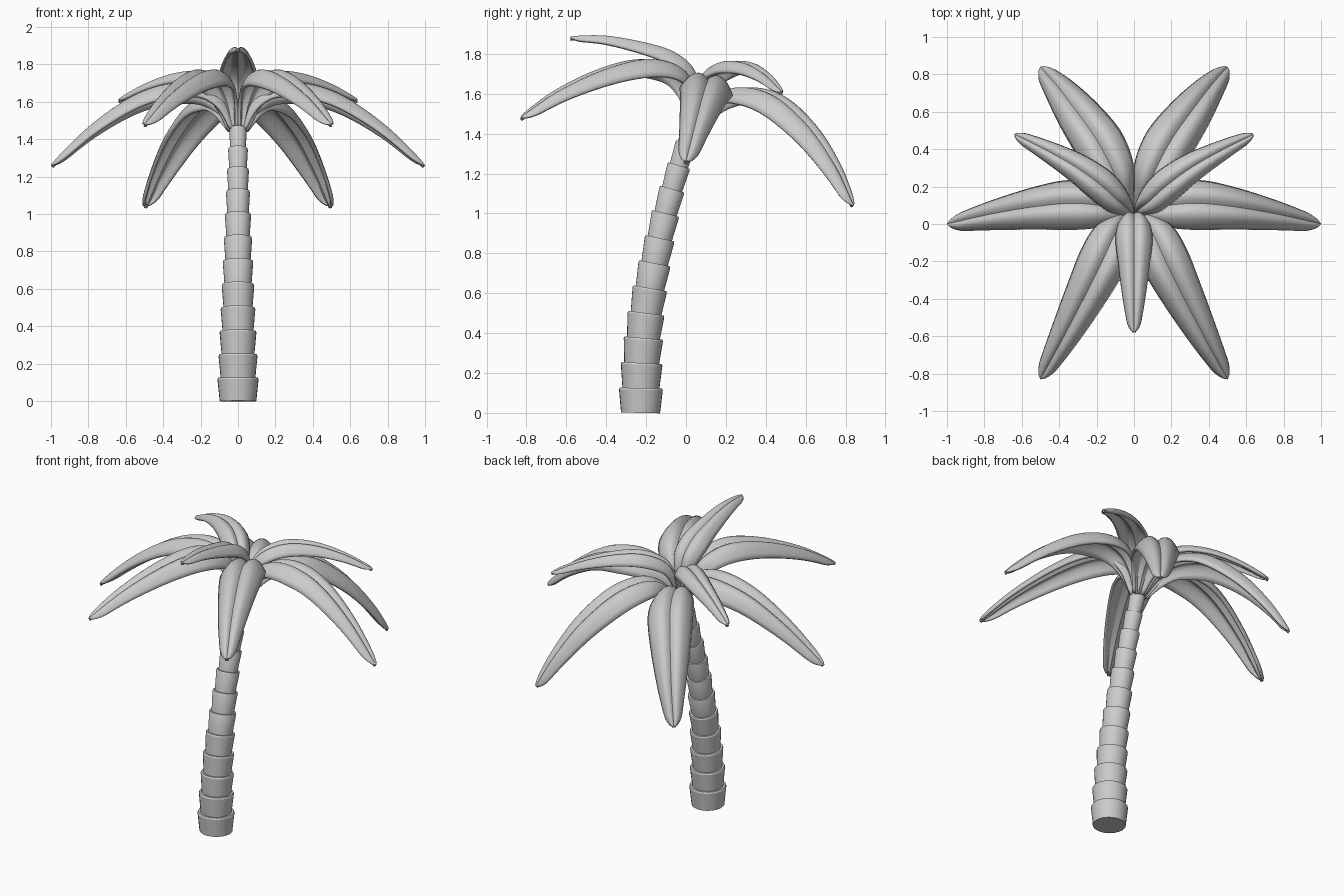
import bpy, math
from mathutils import Vector

if "Cube" in bpy.data.objects:
    bpy.data.objects.remove(bpy.data.objects["Cube"])

UP = Vector((0, 0, 1))


def make(name, verts, faces, angle=40):
    me = bpy.data.meshes.new(name)
    me.from_pydata([tuple(v) for v in verts], [], faces)
    me.update()
    ob = bpy.data.objects.new(name, me)
    bpy.context.collection.objects.link(ob)
    bpy.ops.object.select_all(action='DESELECT')
    ob.select_set(True)
    bpy.context.view_layer.objects.active = ob
    bpy.ops.object.shade_smooth_by_angle(angle=math.radians(angle))
    return ob


def spline(pts, t):
    """Smooth curve through pts, t in 0..1."""
    p = [Vector(q) for q in pts]
    p = [2 * p[0] - p[1]] + p + [2 * p[-1] - p[-2]]
    n = len(pts) - 1
    i = min(int(t * n), n - 1)
    f = t * n - i
    a, b, c, d = p[i:i + 4]
    return 0.5 * (2 * b + (c - a) * f + (2 * a - 5 * b + 4 * c - d) * f * f
                  + (3 * b - a - 3 * c + d) * f ** 3)


def tangent(pts, t):
    e = 0.01
    return (spline(pts, min(1, t + e)) - spline(pts, max(0, t - e))).normalized()


# Trunk: leaning stack of flared rings with ledges
TRUNK = [(0, -0.228, 0), (0, -0.222, 0.25), (0, -0.2, 0.5), (0, -0.157, 0.75),
         (0, -0.102, 1.0), (0, -0.035, 1.24), (0, 0.035, 1.46)]
SEGS, SIDES = 12, 28
rings = []
for k in range(SEGS):
    r = 0.11 - 0.063 * k / (SEGS - 1)
    rings += [(k / SEGS, r * 0.89), ((k + 0.93) / SEGS, r),
              ((k + 1) / SEGS, r * 0.96)]
verts, faces = [], []
for t, r in rings:
    c, tan = spline(TRUNK, t), tangent(TRUNK, t)
    ny = tan.cross(Vector((1, 0, 0)))
    for j in range(SIDES):
        a = 2 * math.pi * j / SIDES
        verts.append(c + r * (Vector((math.cos(a), 0, 0)) + ny * math.sin(a)))
for i in range(len(rings) - 1):
    for j in range(SIDES):
        k = (j + 1) % SIDES
        faces.append((i * SIDES + j, i * SIDES + k, (i + 1) * SIDES + k, (i + 1) * SIDES + j))
faces.append(tuple(reversed(range(SIDES))))
faces.append(tuple(range((len(rings) - 1) * SIDES, len(rings) * SIDES)))
make("trunk", verts, faces, 25)

# Frond: two-lobed leaf swept along its midrib, then thickened
WIDTH = [(0, 0.26, 0), (0, 0.58, 0), (0, 0.88, 0), (0, 1.0, 0), (0, 0.86, 0),
         (0, 0.6, 0), (0, 0.3, 0)]


def frond(name, path, half_width, roll=0.0):
    rows, half = 36, 8
    cols = 2 * half + 1
    d = Vector(path[-1]) - Vector(path[0])
    d.z = 0
    flat_side = UP.cross(d).normalized()
    verts, faces = [], []
    for i in range(rows + 1):
        t = i / rows
        t = 1 - (1 - t) ** 1.3
        c, tan = spline(path, t), tangent(path, t)
        side = (flat_side + UP * roll)
        side = (side - tan * side.dot(tan)).normalized()
        nor = tan.cross(side)
        w = half_width * spline(WIDTH, t).y
        if t > 0.94:  # rounded tip
            w *= math.sqrt(max(0.004, 1 - ((t - 0.94) / 0.06) ** 2))
        for j in range(-half, half + 1):
            u = j / half
            a = abs(u)
            verts.append(c + side * (u * w) + nor * (w * (1.05 * a - 1.5 * a * a)))
    for i in range(rows):
        for j in range(cols - 1):
            q = i * cols + j
            faces.append((q, q + cols, q + cols + 1, q + 1))
    ob = make(name, verts, faces, 50)
    m = ob.modifiers.new("thickness", 'SOLIDIFY')
    m.thickness, m.offset = 0.018, -1


PAIRS = {
    "side_frond": (0.135, -0.15, [
        (0.02, 0.04, 1.45), (0.08, 0.07, 1.58), (0.19, 0.10, 1.66), (0.35, 0.11, 1.67),
        (0.55, 0.09, 1.61), (0.78, 0.05, 1.46), (1.0, 0.0, 1.26)]),
    "back_frond": (0.135, 0, [
        (0.02, 0.06, 1.45), (0.06, 0.16, 1.56), (0.11, 0.28, 1.61), (0.2, 0.45, 1.57),
        (0.32, 0.62, 1.42), (0.42, 0.75, 1.23), (0.5, 0.84, 1.04)]),
    "front_frond": (0.13, 0, [
        (0.02, 0.03, 1.45), (0.05, 0.02, 1.6), (0.1, -0.05, 1.71), (0.17, -0.2, 1.75),
        (0.27, -0.4, 1.71), (0.39, -0.63, 1.61), (0.5, -0.83, 1.48)]),
    "upper_back_frond": (0.09, 0, [
        (0.01, 0.05, 1.46), (0.03, 0.08, 1.6), (0.08, 0.12, 1.69), (0.18, 0.21, 1.745),
        (0.32, 0.31, 1.74), (0.48, 0.4, 1.69), (0.64, 0.48, 1.61)]),
}
for name, (w, roll, path) in PAIRS.items():
    frond(name + "_right", path, w, roll)
    frond(name + "_left", [(-x, y, z) for x, y, z in path], w, -roll)

# Single upper frond over the front
frond("upper_front_frond", [
    (0, 0.05, 1.46), (0, 0.055, 1.6), (0, 0.03, 1.71), (0, -0.06, 1.79),
    (0, -0.2, 1.84), (0, -0.4, 1.88), (0, -0.58, 1.885)], 0.1)
